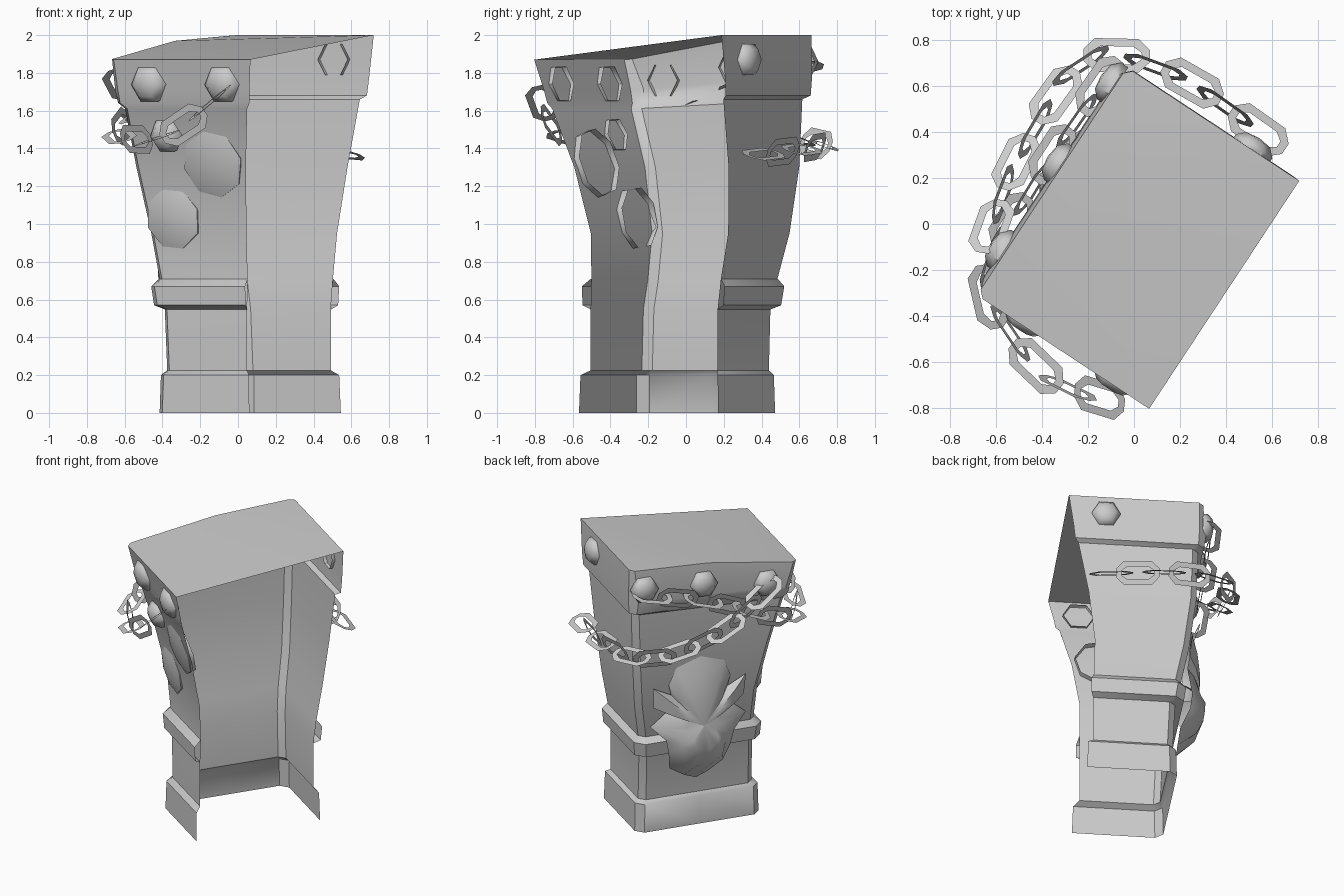
import bpy, math
from mathutils import Vector, Matrix

if "Cube" in bpy.data.objects:
    bpy.data.objects.remove(bpy.data.objects["Cube"])

# Pillar axes: u runs along the open face, v points to the decorated back
U = Vector((0.55, 0.835, 0)).normalized()
V = Vector((-0.835, 0.55, 0)).normalized()
Z = Vector((0, 0, 1))


def P(u, v, z):
    return U * u + V * v + Z * z


def make(name, verts, faces, angle=40):
    me = bpy.data.meshes.new(name)
    me.from_pydata([tuple(v) for v in verts], [], faces)
    me.update()
    ob = bpy.data.objects.new(name, me)
    bpy.context.collection.objects.link(ob)
    bpy.ops.object.select_all(action='DESELECT')
    ob.select_set(True)
    bpy.context.view_layer.objects.active = ob
    if angle:
        bpy.ops.object.shade_smooth_by_angle(angle=math.radians(angle))
    return ob


def row(z, tilt, bow, uL, uR, vF, vB, c):
    # three-sided section, open at vF, with chamfered back corners
    pts = [(uL, vF), (uL, vB - c), (uL + c, vB), (0, vB),
           (uR - c, vB), (uR, vB - c), (uR, vF)]
    out = []
    for i, (u, v) in enumerate(pts):
        h = z + tilt * (u - uL) / (uR - uL)
        if i == 3:
            h += bow
        out.append(P(u, v, h))
    return out


def loft(name, rows, cap=False):
    verts = [p for r in rows for p in row(*r)]
    faces = []
    for k in range(len(rows) - 1):
        for i in range(6):
            a = k * 7 + i
            faces.append((a, a + 7, a + 8, a + 1))
    if cap:
        b = (len(rows) - 1) * 7
        faces += [(b, b + 3, b + 2, b + 1), (b + 3, b + 6, b + 5, b + 4), (b, b + 6, b + 3)]
    return make(name, verts, faces)


# Flared pillar shell with plinth and slanted cap
loft("pillar_body", [
    (0.00, 0, 0, -.44, .44, -.362, .24, .05),
    (0.20, 0, 0, -.435, .435, -.355, .235, .05),
    (0.225, 0, 0, -.395, .41, -.318, .215, .04),
    (0.55, 0, 0, -.395, .41, -.318, .23, .04),
    (0.705, 0, 0, -.39, .43, -.318, .265, .04),
    (0.95, 0, 0, -.396, .475, -.315, .315, .04),
    (1.30, 0, 0, -.471, .507, -.36, .36, .04),
    (1.61, .05, 0, -.565, .52, -.43, .37, .04),
    (1.64, .04, .01, -.58, .55, -.455, .405, .04),
    (1.71, .06, .01, -.595, .555, -.465, .42, .05),
    (1.87, .13, .03, -.635, .552, -.497, .40, .03)], cap=True)

# Raised moulding around the waist
loft("waist_moulding", [
    (0.548, 0, 0, -.395, .412, -.32, .23, .04),
    (0.57, 0, 0, -.435, .455, -.335, .285, .06),
    (0.67, 0, 0, -.44, .465, -.335, .30, .06),
    (0.71, 0, 0, -.392, .432, -.32, .267, .04)])


def dome(name, center, normal, r, depth, sides, sink=.02, spin=0.0):
    # low dome: rim, shoulder and crown
    n = normal.normalized()
    s = Z.cross(n).normalized()
    t = n.cross(s)
    verts, faces = [], []
    for rad, h in ((r, -sink), (r, depth * .3), (r * .65, depth * .85)):
        for i in range(sides):
            a = 2 * math.pi * i / sides + spin
            verts.append(center + (s * math.cos(a) + t * math.sin(a)) * rad + n * h)
    verts.append(center + n * depth)
    for k in range(2):
        for i in range(sides):
            j = (i + 1) % sides
            faces.append((k * sides + i, k * sides + j, (k + 1) * sides + j, (k + 1) * sides + i))
    for i in range(sides):
        faces.append((2 * sides + i, 2 * sides + (i + 1) % sides, 3 * sides))
    return make(name, verts, faces, 60)


# Hexagonal bolts
for i, (u, z) in enumerate(((-.41, 1.76), (.04, 1.83), (.46, 1.86))):
    dome(f"back_bolt_{i}", P(u, .415, z), V, .095, .06, 6)
dome("left_bolt_0", P(-.60, .165, 1.74), -U - Z * .15, .105, .06, 6)
dome("left_bolt_1", P(-.60, -.30, 1.74), -U - Z * .15, .105, .06, 6)
dome("left_bolt_2", P(-.52, .105, 1.47), -U - Z * .25, .095, .07, 6)
dome("right_bolt", P(.552, -.25, 1.87), U, .095, .06, 6)

# Octagonal plates on the left side
dome("side_plate_upper", P(-.475, -.157, 1.32), -U - Z * .25, .185, .03, 8, .03, .15)
dome("side_plate_lower", P(-.412, .137, 1.03), -U - Z * .15, .168, .03, 8, .03, .3)

# Bulging crest with leafy edge on the back
half = [(0, 1.28), (.17, 1.22), (.22, 1.1), (.2, 1.02), (.33, 1.09), (.32, .94),
        (.22, .9), (.34, .8), (.24, .7), (.22, .6), (.19, .46), (.08, .39), (0, .36)]
outline = half + [(-u, z) for u, z in half[-2:0:-1]]


def back_v(z):
    return .25 + .09 * max(0, min(1, (z - .4) / .9)) + (.075 if .5 < z < .75 else .025)


N = len(outline)
verts, faces = [], []
for scale, lift in ((1, 0), (.72, .06), (.38, .10)):
    for u, z in outline:
        h = .8 + (z - .8) * scale
        v = back_v(h) + lift * (1.2 - .5 * (h - .4))
        verts.append(P(.04 + u * scale, v, h))
verts.append(P(.04, .43, .8))
for k in range(2):
    for i in range(N):
        j = (i + 1) % N
        faces.append((k * N + i, k * N + j, k * N + N + j, k * N + N + i))
for i in range(N):
    faces.append((2 * N + i, 2 * N + (i + 1) % N, 3 * N))
make("back_crest", verts, faces, 60)


def resample(pts, step):
    total = sum((b - a).length for a, b in zip(pts, pts[1:]))
    n = round(total / step)
    out = []
    for k in range(n + 1):
        d = total * k / n
        for a, b in zip(pts, pts[1:]):
            L = (b - a).length
            if d <= L + 1e-6:
                out.append(a.lerp(b, d / L))
                break
            d -= L
    return out


def chain(name, pts, tilt):
    # flat eight-sided links, each turned a quarter against the last
    c = resample(pts, .18)
    L, W, band, cut = .145, .078, .036, .05
    outer = [(L, W - cut), (L - cut, W), (cut - L, W), (-L, W - cut),
             (-L, cut - W), (cut - L, -W), (L - cut, -W), (L, cut - W)]
    inner = [(x * (L - band) / L, y * (W - band) / W) for x, y in outer]
    verts, faces = [], []
    for k, p in enumerate(c):
        t = (c[min(k + 1, len(c) - 1)] - c[max(k - 1, 0)]).normalized()
        side = t.cross(Z).normalized()
        side = Matrix.Rotation(tilt + (k % 2) * math.pi / 2, 3, t) @ side
        b = len(verts)
        verts += [p + t * x + side * y for x, y in outer + inner]
        faces += [(b + i, b + (i + 1) % 8, b + 8 + (i + 1) % 8, b + 8 + i) for i in range(8)]
    make(name, verts, faces, 0)


# Lower chain from the right side round the back to a bolt
chain("lower_chain", [Vector(p) for p in (
    (.54, .41, 1.37), (.2, .65, 1.40), (-.13, .75, 1.42), (-.28, .66, 1.43),
    (-.42, .43, 1.49), (-.53, .24, 1.57), (-.62, -.01, 1.74))], .35)

# Upper chain from the far back bolt round the left corner to the front bolt
chain("upper_chain", [
    P(.42, .45, 1.82), P(.04, .46, 1.73), P(-.2, .45, 1.63), P(-.45, .44, 1.52),
    Vector((-.63, -.33, 1.46)), Vector((-.47, -.58, 1.44)),
    Vector((-.33, -.70, 1.49)), Vector((-.15, -.755, 1.64))], .3)
